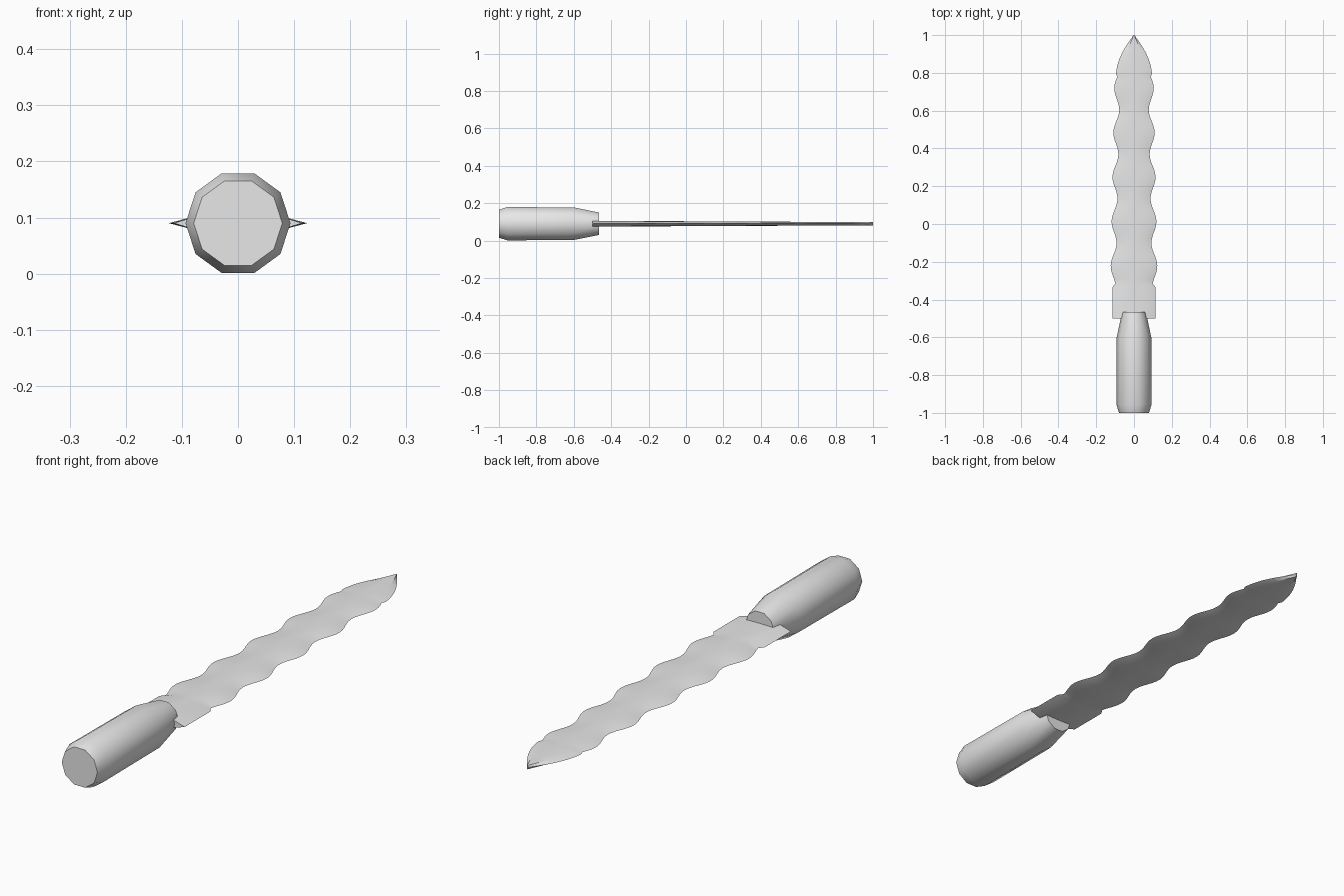
import bpy, bmesh, math

if "Cube" in bpy.data.objects:
    bpy.data.objects.remove(bpy.data.objects["Cube"])

CENTRE_Z = 0.09

grey = bpy.data.materials.new("light grey")
grey.diffuse_color = (0.8, 0.8, 0.8, 1)
grey.use_nodes = True
grey.node_tree.nodes["Principled BSDF"].inputs["Base Color"].default_value = grey.diffuse_color


def loft(name, rings, angle):
    """Skin a row of equal-length point rings and cap both ends."""
    bm = bmesh.new()
    rows = [[bm.verts.new(p) for p in ring] for ring in rings]
    n = len(rows[0])
    for a, b in zip(rows, rows[1:]):
        for i in range(n):
            j = (i + 1) % n
            bm.faces.new((a[i], a[j], b[j], b[i]))
    bm.faces.new(rows[0])
    bm.faces.new(rows[-1])
    bmesh.ops.recalc_face_normals(bm, faces=bm.faces)
    mesh = bpy.data.meshes.new(name)
    bm.to_mesh(mesh)
    bm.free()
    obj = bpy.data.objects.new(name, mesh)
    bpy.context.collection.objects.link(obj)
    mesh.materials.append(grey)
    bpy.ops.object.select_all(action='DESELECT')
    obj.select_set(True)
    bpy.context.view_layer.objects.active = obj
    bpy.ops.object.shade_smooth_by_angle(angle=math.radians(angle))
    return obj


# Handle: ten-sided grip with a chamfered butt and a tapered neck
def grip_ring(y, r):
    return [(r * math.cos(k * math.tau / 10), y,
             CENTRE_Z + r * math.sin(k * math.tau / 10)) for k in range(10)]


grip = [(-1.0, 0.079), (-0.955, 0.0935), (-0.6, 0.0915), (-0.465, 0.063)]
loft("handle", [grip_ring(y, r) for y, r in grip], 45)


# Blade: flat middle, bevelled edges, wavy outline and a curved point
def half_width(y):
    if y < -0.325:                      # straight collar at the root
        return 0.114
    if y > 0.78:                        # rounded point
        return max(0.096 * (1 - ((y - 0.78) / 0.22) ** 1.9), 0.003)
    wave = math.cos(math.tau * (y + 0.22) / 0.235)
    return 0.1045 - 0.02 * y + 0.0145 * wave


def blade_ring(y):
    w = half_width(y)
    t = 0.0155 - 0.0047 * (y + 0.5)     # half thickness thins to the point
    section = [(-1, 0), (-0.6, 0.92), (0, 1), (0.6, 0.92),
               (1, 0), (0.6, -0.92), (0, -1), (-0.6, -0.92)]
    return [(u * w, y, CENTRE_Z + v * t) for u, v in section]


stations = [-0.5, -0.335]
stations += [-0.315 + 1.095 * i / 56 for i in range(57)]
stations += [0.78 + 0.22 * i / 14 for i in range(1, 15)]
loft("blade", [blade_ring(y) for y in stations], 22)
